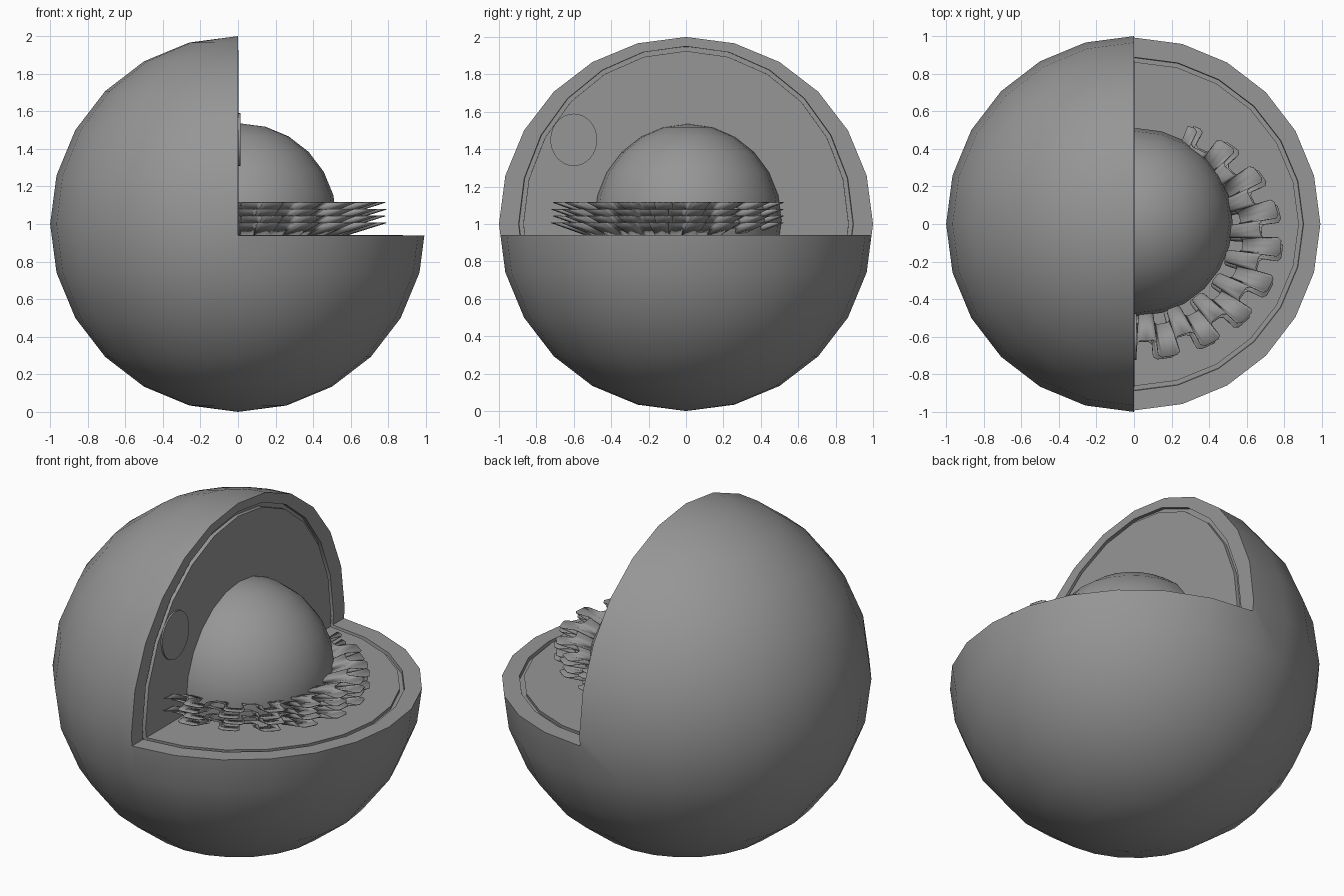
import bpy, bmesh
from math import sin, cos, pi, radians
from mathutils import Matrix, Vector

if "Cube" in bpy.data.objects:
    bpy.data.objects.remove(bpy.data.objects["Cube"])

FLOOR = 0.94

# one mid grey for every part
GREY = bpy.data.materials.new("mid_grey")
GREY.diffuse_color = (0.305, 0.305, 0.305, 1)
GREY.use_nodes = True
GREY.node_tree.nodes["Principled BSDF"].inputs["Base Color"].default_value = GREY.diffuse_color


def make_object(name, bm):
    mesh = bpy.data.meshes.new(name)
    bm.to_mesh(mesh)
    bm.free()
    obj = bpy.data.objects.new(name, mesh)
    bpy.context.collection.objects.link(obj)
    return obj


def ball(name, centre, radii, seg=24, rings=12):
    bm = bmesh.new()
    m = Matrix.Translation(centre) @ Matrix.Diagonal((*radii, 1))
    bmesh.ops.create_uvsphere(bm, u_segments=seg, v_segments=rings, radius=1, matrix=m)
    return make_object(name, bm)


def corner_box(name, x, z):
    # box covering the removed wedge, from x and z outwards
    bm = bmesh.new()
    m = Matrix.Translation((x + 1.5, 0, z + 1.5)) @ Matrix.Diagonal((3, 3, 3, 1))
    bmesh.ops.create_cube(bm, size=1, matrix=m)
    return make_object(name, bm)


def boolean(obj, cutter, op):
    mod = obj.modifiers.new("cut", 'BOOLEAN')
    mod.operation, mod.solver, mod.object = op, 'EXACT', cutter
    deps = bpy.context.evaluated_depsgraph_get()
    mesh = bpy.data.meshes.new_from_object(obj.evaluated_get(deps))
    obj.modifiers.clear()
    obj.data = mesh
    bpy.data.objects.remove(cutter)


def finish(obj):
    obj.data.materials.clear()
    obj.data.materials.append(GREY)
    bpy.ops.object.select_all(action='DESELECT')
    obj.select_set(True)
    bpy.context.view_layer.objects.active = obj
    bpy.ops.object.shade_smooth_by_angle(angle=radians(30))


# outer membrane with the wedge removed and a shallow recess in both cut faces
membrane = ball("membrane", (0, 0, 1), (1, 1, 1))
boolean(membrane, corner_box("wedge", 0, FLOOR), 'DIFFERENCE')
recess = ball("recess", (0, 0, 1), (0.91, 0.895, 0.95))
boolean(recess, corner_box("recess_box", -0.02, FLOOR - 0.02), 'INTERSECT')
boolean(membrane, recess, 'DIFFERENCE')
finish(membrane)

# inner filling, leaving a groove along the membrane
filling = ball("filling", (0, 0, 1), (0.885, 0.87, 0.925))
boolean(filling, corner_box("filling_box", 0.003, FLOOR + 0.001), 'DIFFERENCE')
finish(filling)

# nucleus
finish(ball("nucleus", (0.015, 0.01, 1.02), (0.51, 0.5, 0.515)))

# round body showing in the upright face
bm = bmesh.new()
bmesh.ops.create_cone(bm, cap_ends=True, segments=32, radius1=1, radius2=1, depth=1,
                      matrix=Matrix.Translation((-0.008, -0.6, 1.45))
                      @ Matrix.Diagonal((0.04, 0.125, 0.14, 1))
                      @ Matrix.Rotation(pi / 2, 4, 'Y'))
finish(make_object("round_body", bm))


# folded ribbons flaring outwards around the nucleus, with broad squarish lobes
def ribbon(name, z, lobes, start, end, size, shift):
    bm = bmesh.new()
    step = (end - start) / lobes
    n = lobes * 12
    rows = []
    for i in range(n + 1):
        p = 2 * pi * i / 12
        t = start + step * ((p + 0.6 * sin(2 * p)) / (2 * pi) + shift)
        fold = 0.925 + 0.075 * max(-1, min(1, 1.4 * cos(p)))
        row = []
        for k, dz in ((0.72, 0.0), (1.0, 0.065)):
            f = fold * k * size
            row.append(bm.verts.new((0.05 + 0.75 * f * cos(t), -0.08 + 0.65 * f * sin(t), z + dz)))
        rows.append(row)
    for a, b in zip(rows, rows[1:]):
        bm.faces.new((a[0], b[0], b[1], a[1]))
    # trim what would lie behind the upright face
    bmesh.ops.bisect_plane(bm, geom=bm.verts[:] + bm.edges[:] + bm.faces[:],
                           plane_co=Vector((0.004, 0, 0)), plane_no=Vector((1, 0, 0)),
                           clear_inner=True)
    obj = make_object(name, bm)
    mod = obj.modifiers.new("thickness", 'SOLIDIFY')
    mod.thickness, mod.offset = 0.004, 0
    finish(obj)


for i in range(4):
    ribbon(f"folded_ribbon_{i + 1}", FLOOR + 0.002 + 0.036 * i, 9, radians(-100),
           radians(69), 0.99 - 0.012 * (i % 2), 0.12 * (i % 2))
